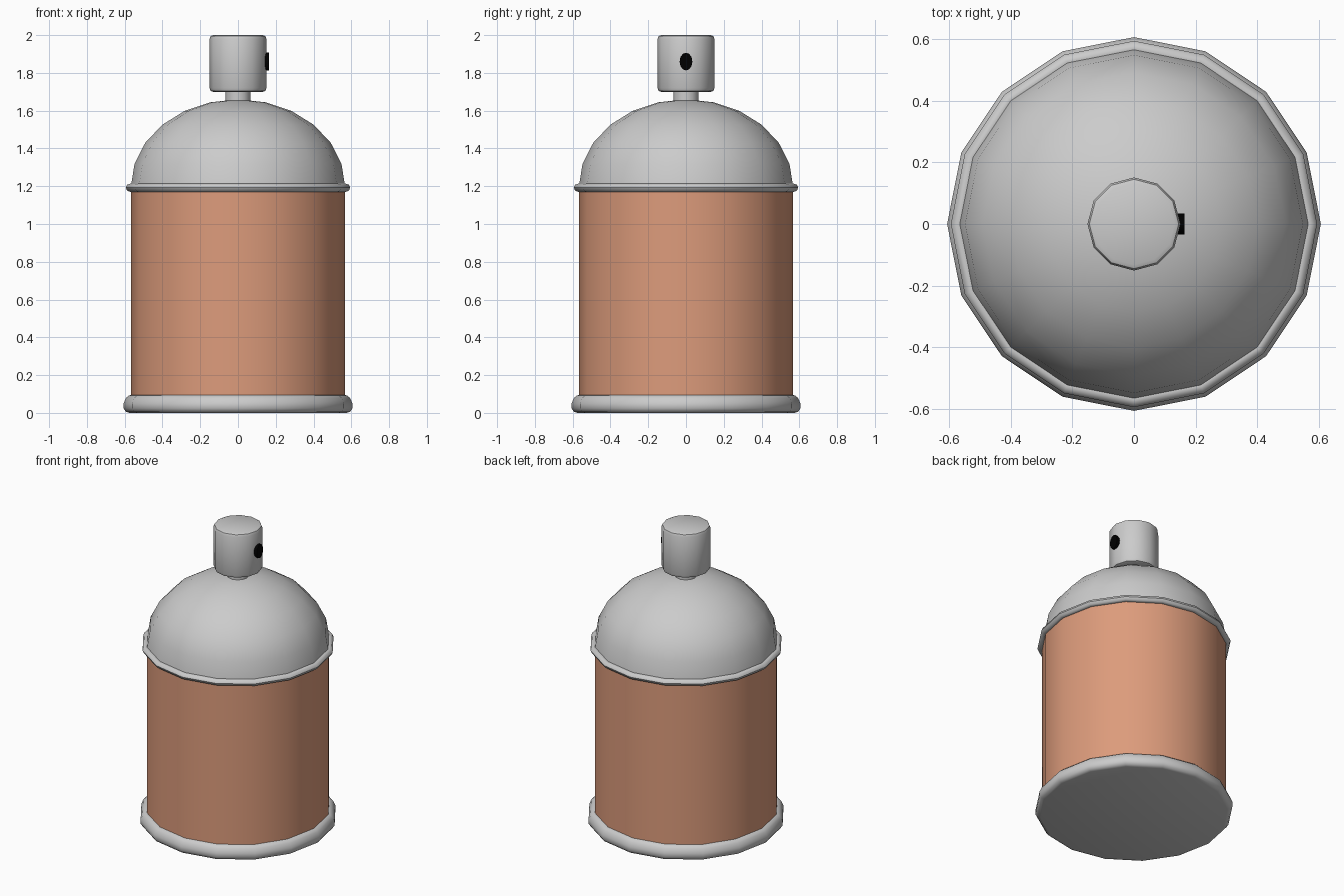
import bpy, bmesh
from math import radians, sin, cos, pi

if "Cube" in bpy.data.objects:
    bpy.data.objects.remove(bpy.data.objects["Cube"])


def material(name, rgb):
    mat = bpy.data.materials.new(name)
    mat.diffuse_color = (*rgb, 1)
    mat.use_nodes = True
    mat.node_tree.nodes["Principled BSDF"].inputs["Base Color"].default_value = mat.diffuse_color
    return mat


def lathe(name, profile, sides, mat=None, angle=40):
    """Revolve (radius, z) points about z; radius 0 closes to a pole."""
    bm = bmesh.new()
    rings = []
    for r, z in profile:
        n = sides if r > 0 else 1
        rings.append([bm.verts.new((r * cos(2 * pi * i / sides),
                                    r * sin(2 * pi * i / sides), z)) for i in range(n)])
    for a, b in zip(rings, rings[1:]):
        for i in range(sides):
            j = (i + 1) % sides
            quad = [a[i % len(a)], a[j % len(a)], b[j % len(b)], b[i % len(b)]]
            bm.faces.new(list(dict.fromkeys(quad)))
    bmesh.ops.recalc_face_normals(bm, faces=bm.faces)
    mesh = bpy.data.meshes.new(name)
    bm.to_mesh(mesh)
    bm.free()
    obj = bpy.data.objects.new(name, mesh)
    bpy.context.collection.objects.link(obj)
    if mat:
        mesh.materials.append(mat)
    bpy.ops.object.select_all(action='DESELECT')
    obj.select_set(True)
    bpy.context.view_layer.objects.active = obj
    bpy.ops.object.shade_smooth_by_angle(angle=radians(angle))
    return obj


copper = material("copper_paint", (0.72, 0.33, 0.2))
black = material("black", (0.0, 0.0, 0.0))

# Can body
lathe("can_body", [(0, 0.04), (0.567, 0.04), (0.567, 1.2), (0, 1.2)], 16, copper)

# Rounded base
lathe("base_rim", [(0, 0.0), (0.575, 0.0), (0.594, 0.006), (0.606, 0.024), (0.606, 0.05),
                   (0.594, 0.078), (0.58, 0.091), (0.562, 0.096), (0.5, 0.096)], 16)

# Rolled seam between body and dome
seam = [(0.57 + 0.024 * cos(2 * pi * k / 8), 1.192 + 0.022 * sin(2 * pi * k / 8))
        for k in range(9)]
lathe("seam_ring", seam, 16, angle=60)

# Dome shoulder
dome = [(0.567 * cos(radians(a)), 1.2 + 0.46 * sin(radians(a))) for a in range(0, 90, 15)]
lathe("dome", dome + [(0, 1.66)], 16)

# Valve stem and spray button
lathe("valve_stem", [(0, 1.62), (0.067, 1.62), (0.067, 1.74), (0, 1.74)], 12)
lathe("spray_button", [(0, 1.7), (0.132, 1.7), (0.145, 1.705), (0.151, 1.72), (0.151, 1.98),
                       (0.145, 1.994), (0.132, 2.0), (0, 2.0)], 12)

# Nozzle facing +x
nozzle = lathe("nozzle", [(0, -0.03), (0.047, -0.03), (0.047, 0.03), (0, 0.03)], 12, black)
nozzle.rotation_euler = (0, pi / 2, 0)
nozzle.scale = (1, 0.72, 1)
nozzle.location = (0.134, 0, 1.86)
